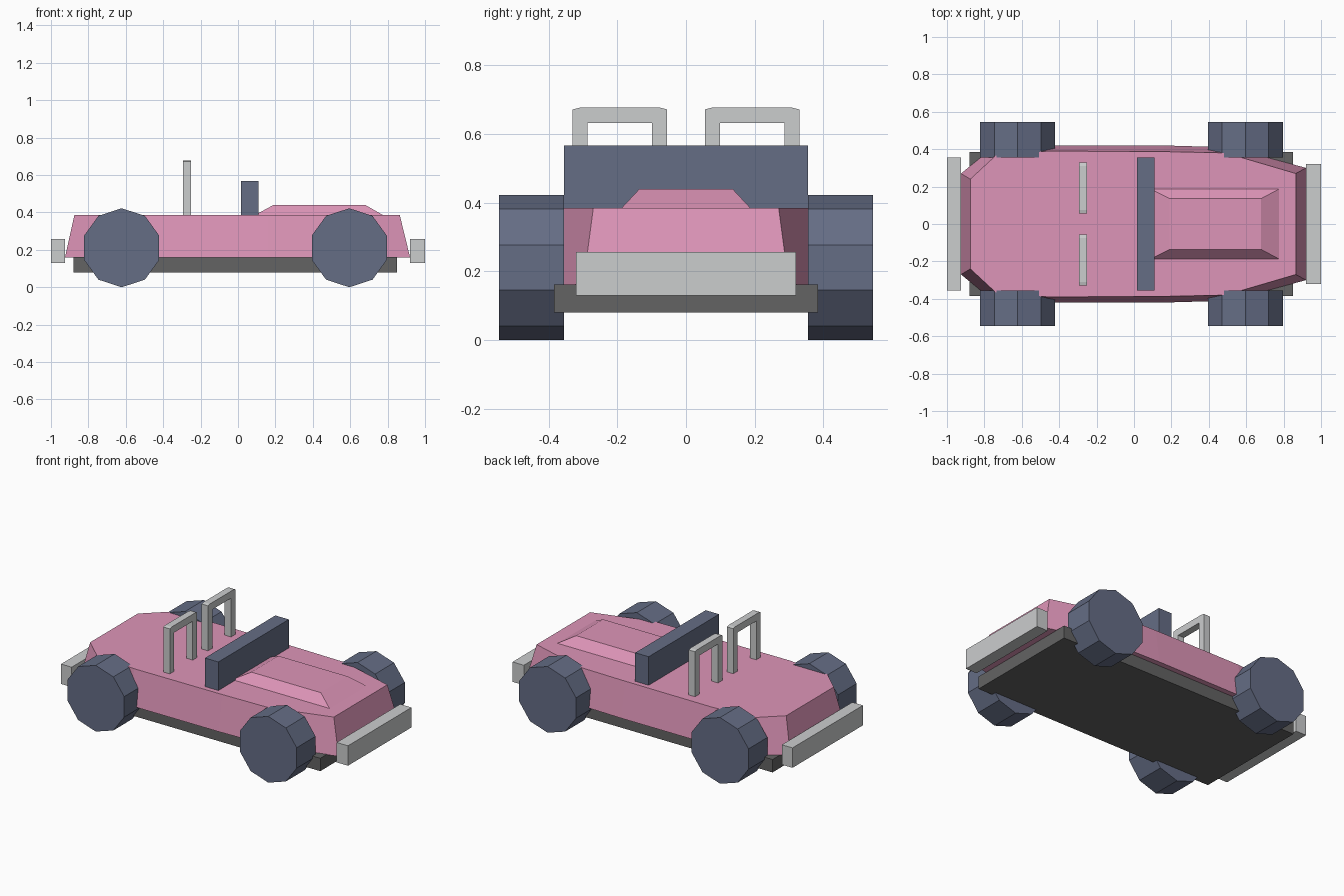
import bpy
import bmesh
import math

if "Cube" in bpy.data.objects:
    bpy.data.objects.remove(bpy.data.objects["Cube"], do_unlink=True)


def material(name, rgb):
    mat = bpy.data.materials.new(name)
    mat.use_nodes = True
    color = (*rgb, 1)
    mat.diffuse_color = color
    mat.node_tree.nodes["Principled BSDF"].inputs["Base Color"].default_value = color
    return mat


PINK = material("pink paint", (0.73, 0.30, 0.48))
SLATE = material("slate blue", (0.13, 0.153, 0.235))
SILVER = material("silver trim", (0.60, 0.61, 0.615))
CHARCOAL = material("charcoal", (0.125, 0.125, 0.125))


def add_object(name, bm, mat):
    bmesh.ops.recalc_face_normals(bm, faces=bm.faces)
    mesh = bpy.data.meshes.new(name)
    bm.to_mesh(mesh)
    bm.free()
    mesh.materials.append(mat)
    obj = bpy.data.objects.new(name, mesh)
    bpy.context.collection.objects.link(obj)
    return obj


def loft(name, lower, upper, mat):
    """Join two matching closed outlines and cap both ends."""
    bm = bmesh.new()
    a = [bm.verts.new(p) for p in lower]
    b = [bm.verts.new(p) for p in upper]
    bm.faces.new(a)
    bm.faces.new(b)
    for i in range(len(a)):
        j = (i + 1) % len(a)
        bm.faces.new((a[i], a[j], b[j], b[i]))
    return add_object(name, bm, mat)


def box(name, x, y, z, mat):
    rect = [(x[0], y[0]), (x[1], y[0]), (x[1], y[1]), (x[0], y[1])]
    return loft(name, [(*p, z[0]) for p in rect], [(*p, z[1]) for p in rect], mat)


def mirrored(half, z):
    """Full outline at height z from its +y half."""
    return [(x, y, z) for x, y in half] + [(x, -y, z) for x, y in reversed(half)]


# Tapered body shell
sill = [(-0.925, 0.27), (-0.79, 0.38), (-0.46, 0.42), (0.16, 0.42), (0.51, 0.41), (0.92, 0.30)]
deck = [(-0.875, 0.24), (-0.74, 0.365), (-0.46, 0.39), (0.16, 0.387), (0.49, 0.38), (0.865, 0.27)]
loft("body", mirrored(sill, 0.16), mirrored(deck, 0.385), PINK)

# Raised bonnet
loft("bonnet", mirrored([(0.08, 0.192), (0.785, 0.192)], 0.38),
     mirrored([(0.19, 0.136), (0.68, 0.136)], 0.44), PINK)

# Chassis, windscreen and bumpers
box("chassis", (-0.88, 0.85), (-0.385, 0.385), (0.08, 0.162), CHARCOAL)
box("windscreen", (0.015, 0.11), (-0.355, 0.355), (0.38, 0.567), SLATE)
box("front_bumper", (0.92, 1.0), (-0.32, 0.32), (0.13, 0.257), SILVER)
box("rear_bumper", (-1.0, -0.925), (-0.355, 0.355), (0.13, 0.257), SILVER)

# Ten-sided wheels
RADIUS = 0.211
for end, x in (("front", 0.595), ("rear", -0.622)):
    for side, sign in (("left", 1), ("right", -1)):
        ring = [(x + RADIUS * math.sin(i * math.tau / 10),
                 RADIUS + RADIUS * math.cos(i * math.tau / 10)) for i in range(10)]
        loft(f"{end}_{side}_wheel", [(px, sign * 0.355, pz) for px, pz in ring],
             [(px, sign * 0.545, pz) for px, pz in ring], SLATE)

# Roll hoops with an open middle
arch = [(0.055, 0.38), (0.055, 0.672), (0.075, 0.677), (0.31, 0.677), (0.33, 0.672),
        (0.33, 0.38), (0.287, 0.38), (0.287, 0.632), (0.099, 0.632), (0.099, 0.38)]
for side, sign in (("left", 1), ("right", -1)):
    loft(f"{side}_roll_hoop", [(-0.295, sign * y, z) for y, z in arch],
         [(-0.25, sign * y, z) for y, z in arch], SILVER)
